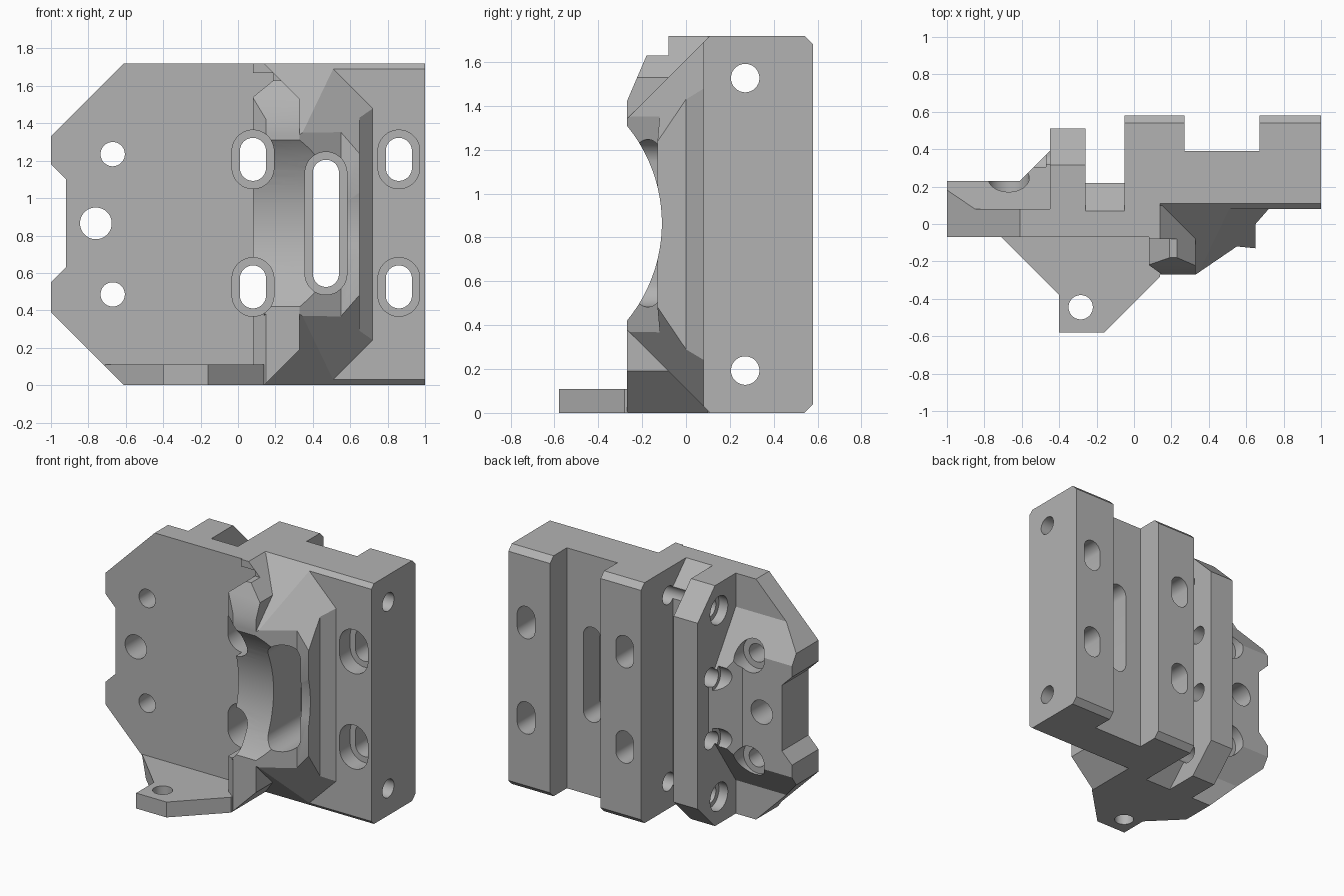
import bpy, bmesh, math
from mathutils import Vector

if "Cube" in bpy.data.objects:
    bpy.data.objects.remove(bpy.data.objects["Cube"], do_unlink=True)

H = 1.72
MID = H / 2

grey = bpy.data.materials.new("plain_grey")
grey.use_nodes = True
grey.diffuse_color = (0.45, 0.45, 0.45, 1)
grey.node_tree.nodes["Principled BSDF"].inputs["Base Color"].default_value = (0.45, 0.45, 0.45, 1)


def place(axis, u, v, w):
    return {"x": (w, u, v), "y": (u, w, v), "z": (u, v, w)}[axis]


def prism(name, axis, outline, lo, hi, planes=()):
    """Extrude an outline along an axis, then keep the side behind each plane (normal, distance)."""
    bm = bmesh.new()
    a = [bm.verts.new(place(axis, u, v, lo)) for u, v in outline]
    b = [bm.verts.new(place(axis, u, v, hi)) for u, v in outline]
    bm.faces.new(a)
    bm.faces.new(b[::-1])
    n = len(a)
    for i in range(n):
        j = (i + 1) % n
        bm.faces.new((a[i], b[i], b[j], a[j]))
    bmesh.ops.recalc_face_normals(bm, faces=bm.faces)
    for normal, d in planes:
        nv = Vector(normal)
        bmesh.ops.bisect_plane(bm, geom=bm.verts[:] + bm.edges[:] + bm.faces[:],
                               plane_co=nv * (d / nv.length_squared), plane_no=nv, clear_outer=True)
        bmesh.ops.holes_fill(bm, edges=[e for e in bm.edges if e.is_boundary], sides=0)
    bmesh.ops.recalc_face_normals(bm, faces=bm.faces)
    mesh = bpy.data.meshes.new(name)
    bm.to_mesh(mesh)
    bm.free()
    mesh.materials.append(grey)
    ob = bpy.data.objects.new(name, mesh)
    bpy.context.collection.objects.link(ob)
    return ob


def flip(outline):
    return [(u, H - v) for u, v in outline]


def stadium(u, v, r, half=0.0, steps=40):
    pts = []
    for i in range(steps):
        t = 2 * math.pi * (i + 0.5) / steps
        pts.append((u + r * math.cos(t), v + r * math.sin(t) + math.copysign(half, math.sin(t))))
    return pts


def combine(target, tool, operation):
    bpy.context.view_layer.objects.active = target
    mod = target.modifiers.new("boolean", "BOOLEAN")
    mod.operation = operation
    mod.solver = "EXACT"
    mod.object = tool
    bpy.ops.object.modifier_apply(modifier=mod.name)
    bpy.data.objects.remove(tool, do_unlink=True)


def cut(target, axis, outline, lo, hi, mirrored=False):
    for shape in [outline, flip(outline)] if mirrored else [outline]:
        combine(target, prism("cutter", axis, shape, lo, hi), "DIFFERENCE")


# Rail block with grooves along its back
body = prism("bracket_body", "z", [
    (-.45, -.07), (.14, -.07), (.14, .08), (1, .08), (1, .58), (.67, .58), (.67, .39), (.27, .39),
    (.27, .58), (-.05, .58), (-.05, .22), (-.26, .22), (-.26, .51), (-.45, .51)], 0, H)

# End chamfers of the rails, groove floor and front edge
for x0, x1, y0, size in [(-.06, 1.1, .54, .04), (-.47, -.255, .315, .195), (-.26, -.05, .07, .15)]:
    e = .1 if size < .15 else 0.02
    cut(body, "x", [(y0 - e, H + e), (y0 + size + e, H - size - e), (y0 + size + e, H + e)], x0, x1, True)
cut(body, "x", [(.13, H + .02), (.06, H - .05), (.06, H + .02)], .14, 1.1, True)

# Side flange with its raised, sloped pad
flange = prism("flange", "y", [
    (-.44, 0), (-.61, 0), (-1, .39), (-1, .55), (-.92, .63), (-.92, 1.1), (-1, 1.18), (-1, 1.33),
    (-.61, H), (-.44, H)], -.07, .23)
fillet = prism("pad_fillet", "z", [(-.61, .2), (-.61, .23), (-.45, .39), (-.44, .39), (-.44, .2)], .25, H - .25)
combine(flange, fillet, "UNION")
cut(flange, "x", [(.08, H + .1), (.08, 1.48), (.5, .86), (.5, H + .1)], -1.1, -.45, True)
combine(body, flange, "UNION")

# Raised housing and fin on the front
housing = prism("housing", "z", [
    (.14, .2), (.14, -.27), (.33, -.27), (.55, -.12), (.65, -.13), (.65, 0), (.72, .08), (.72, .2)],
    0, H, [((0, -1, 1), 1.61), ((0, -1, -1), -.11),
           ((1, -1.48, 1), 2.08), ((1, -1.48, -1), 2.08 - H)])
fin = prism("fin", "z", [(.08, .1), (.08, -.22), (.15, -.27), (.33, -.27), (.33, .1)], 0, H,
            [((1, 0, 1), 1.86), ((1, 0, -1), .14)])
cut(fin, "x", [(-.08, 1.8), (-.08, 1.63), (-.18, 1.63), (-.27, 1.42), (-.4, 1.12), (-.4, 1.8)], 0, .5)
cut(fin, "y", [(.0, 1.475), (.19, 1.63), (.19, 1.67), (.0, 1.67)], -.5, -.07)
combine(body, housing, "UNION")
combine(body, fin, "UNION")
cut(body, "x", stadium(-.81, .865, .7, steps=96), .02, .8)

# Foot plate with one hole
foot = prism("foot", "z", [
    (-.71, -.07), (-.4, -.38), (-.4, -.58), (-.16, -.58), (.14, -.28), (.14, .05), (-.71, .05)], 0, .11,
    [((-1, 0, -1), .61)])
cut(foot, "z", stadium(-.285, -.445, .065), -.1, .3)
combine(body, foot, "UNION")

# Slots with wider front recesses
for x, z, half in [(.47, .865, .27), (.08, 1.207, .045), (.08, .525, .045), (.86, 1.207, .045), (.86, .525, .045)]:
    cut(body, "y", stadium(x, z, .07, half), -.7, .8)
    cut(body, "y", stadium(x, z, .112, half), -.7, .2)

# Flange holes
cut(body, "y", stadium(-.76, .865, .085), -.3, .6)
cut(body, "y", stadium(-.67, 1.235, .065), -.3, .6, True)
cut(body, "y", stadium(-.67, 1.235, .11), .15, .6, True)

# Cross holes through the rails, recessed on the flange side
cut(body, "x", stadium(.27, 1.527, .065), -1.2, 1.2, True)
cut(body, "x", stadium(.27, 1.527, .1), -1.2, -.38, True)
cut(body, "x", stadium(.37, 1.085, .065), -1.2, -.15, True)
cut(body, "x", stadium(.37, 1.085, .09), -1.2, -.47, True)

# Crisp edges with smooth bores
for o in bpy.context.selected_objects:
    o.select_set(False)
body.select_set(True)
bpy.context.view_layer.objects.active = body
bpy.ops.object.shade_smooth_by_angle(angle=math.radians(25))
